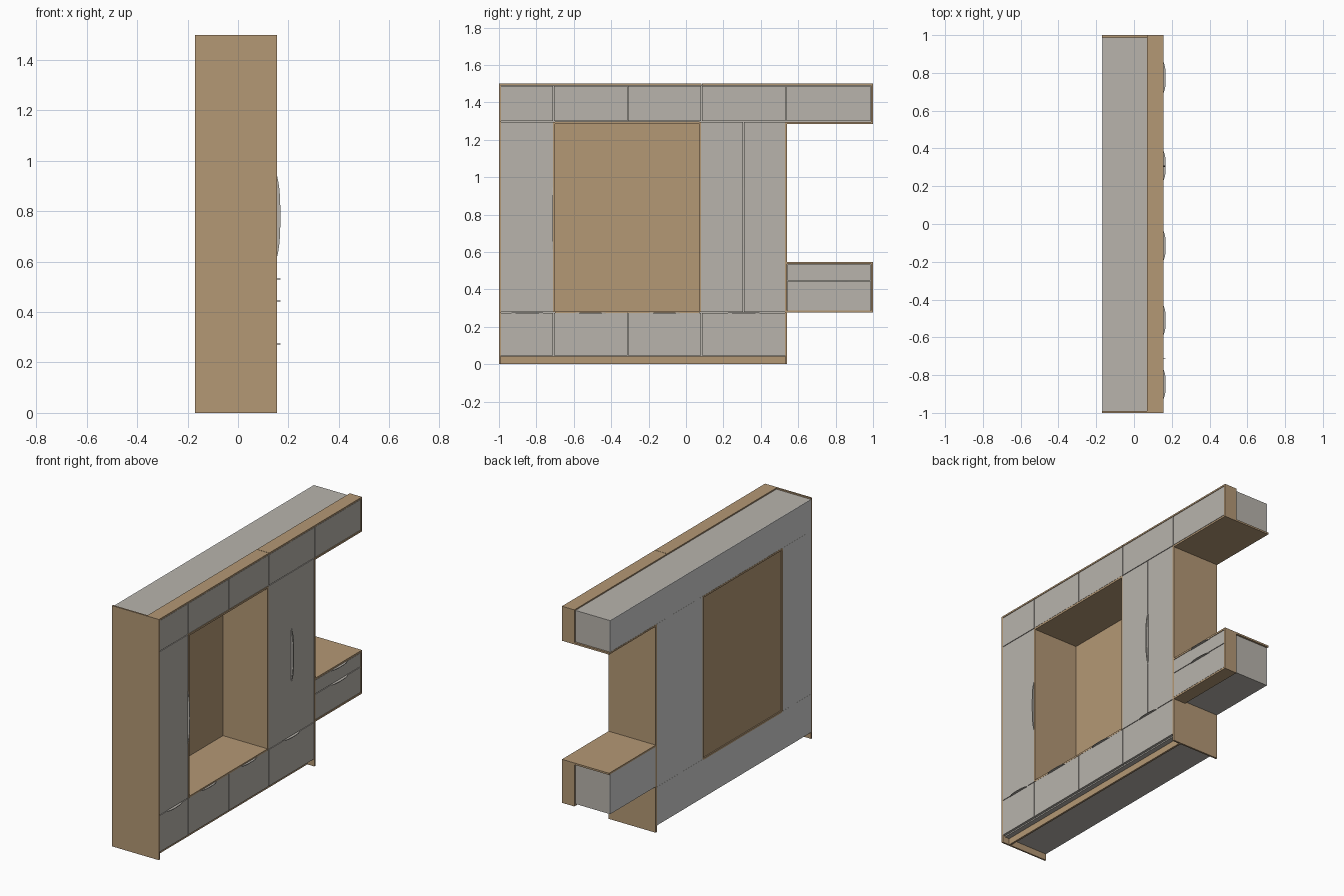
import bpy, bmesh

if "Cube" in bpy.data.objects:
    bpy.data.objects.remove(bpy.data.objects["Cube"])

def material(name, rgb):
    m = bpy.data.materials.new(name)
    m.diffuse_color = (*rgb, 1)
    m.use_nodes = True
    m.node_tree.nodes["Principled BSDF"].inputs["Base Color"].default_value = m.diffuse_color
    return m

WOOD = material("oak wood", (0.456, 0.314, 0.178))
GRAY = material("warm gray", (0.479, 0.456, 0.415))
BACK = material("pale gray back", (0.65, 0.65, 0.64))

def finish(name, bm, mat):
    bmesh.ops.recalc_face_normals(bm, faces=bm.faces)
    me = bpy.data.meshes.new(name)
    bm.to_mesh(me)
    bm.free()
    me.materials.append(mat)
    ob = bpy.data.objects.new(name, me)
    bpy.context.collection.objects.link(ob)
    return ob

def box(name, x, y, z, mat):
    bm = bmesh.new()
    bmesh.ops.create_cube(bm, size=1)
    for v in bm.verts:
        v.co = [(r[0] + r[1]) / 2 + c * (r[1] - r[0]) for r, c in zip((x, y, z), v.co)]
    return finish(name, bm, mat)

def handle(name, y, z, half, vertical=False):
    # thin bowed blade standing off the front
    bm = bmesh.new()
    th, n = 0.004, 12
    pts = [(0.153 + 0.015 * (1 - abs(2 * i / n - 1) ** 3), half * (2 * i / n - 1)) for i in range(n + 1)]
    def place(x, a, t):
        return (x, y + t, z + a) if vertical else (x, y + a, z + t)
    face = bm.faces.new([bm.verts.new(place(x, a, -th / 2)) for x, a in pts])
    res = bmesh.ops.extrude_face_region(bm, geom=[face])
    vs = [g for g in res["geom"] if isinstance(g, bmesh.types.BMVert)]
    bmesh.ops.translate(bm, verts=vs, vec=(0, th, 0) if vertical else (0, 0, th))
    return finish(name, bm, GRAY)

XB, XF, XS = -0.17, 0.155, 0.07   # back, front, start of front trim
DEPTH, TRIM = (XB, XF), (XS, XF)
CORE, DOOR = (-0.164, 0.138), (0.139, 0.154)
G = 0.002                          # half gap between doors

def door(name, y, z):
    return box(name, DOOR, (y[0] + G, y[1] - G), (z[0] + G, z[1] - G), GRAY)

# Gray carcasses and their pale backs
for name, y, z in [
    ("top_cabinet", (-0.99, 0.988), (1.296, 1.492)),
    ("left_column", (-0.99, -0.711), (0.28, 1.2955)),
    ("right_column", (0.081, 0.53), (0.28, 1.2955)),
    ("base_cabinet", (-0.99, 0.53), (0.04, 0.2795)),
    ("side_drawer_cabinet", (0.541, 0.988), (0.286, 0.535)),
]:
    box(name, CORE, y, z, GRAY)
    box(name + "_back", (XB + 0.001, CORE[0]), y, z, BACK)

# Wooden outer panels
box("left_side_panel", DEPTH, (-1, -0.99), (0, 1.5), WOOD)
box("right_side_panel", DEPTH, (0.53, 0.541), (0, 1.296), WOOD)
box("toe_kick", (0.095, 0.107), (-0.99, 0.53), (0, 0.04), WOOD)
box("top_overhang_underside", DEPTH, (0.541, 1), (1.285, 1.296), WOOD)
for i, (a, b) in enumerate([(-0.99, 0.084), (0.086, 1)]):
    box(f"top_trim_{i}", TRIM, (a, b), (1.49, 1.5), WOOD)
box("top_end_trim", TRIM, (0.989, 1), (1.296, 1.49), WOOD)
box("drawer_top_panel", DEPTH, (0.541, 1), (0.535, 0.546), WOOD)
box("drawer_end_trim", TRIM, (0.989, 1), (0.275, 0.535), WOOD)
box("drawer_bottom_trim", TRIM, (0.541, 0.989), (0.275, 0.286), WOOD)

# Open niche lining
box("niche_left", DEPTH, (-0.711, -0.701), (0.279, 1.296), WOOD)
box("niche_right", DEPTH, (0.071, 0.081), (0.279, 1.296), WOOD)
box("niche_floor", DEPTH, (-0.701, 0.071), (0.274, 0.285), WOOD)
box("niche_ceiling", DEPTH, (-0.701, 0.071), (1.285, 1.297), WOOD)
box("niche_back", (-0.163, -0.153), (-0.701, 0.071), (0.285, 1.285), WOOD)

# Fronts of the top row and the base drawers
cuts = [-0.99, -0.708, -0.312, 0.083, 0.535]
for i, (a, b) in enumerate(zip(cuts + [], cuts[1:] + [0.989])):
    door(f"top_door_{i}", (a, b), (1.297, 1.49))
    if i < 4:
        door(f"base_drawer_{i}", (a, min(b, 0.53)), (0.045, 0.276))
        handle(f"base_handle_{i}", (a + b) / 2, 0.274, 0.085)
door("top_door_4", (0.535, 0.989), (1.297, 1.49))

# Tall doors with upright handles
door("left_tall_door", (-0.99, -0.709), (0.276, 1.297))
door("right_tall_door_a", (0.079, 0.307), (0.276, 1.297))
door("right_tall_door_b", (0.307, 0.53), (0.276, 1.297))
for i, y in enumerate((-0.713, 0.304, 0.311)):
    handle(f"tall_handle_{i}", y, 0.78, 0.17, True)

# Side drawers
for i, (a, b) in enumerate([(0.286, 0.446), (0.446, 0.535)]):
    door(f"side_drawer_{i}", (0.541, 0.989), (a, b))
    handle(f"side_drawer_handle_{i}", 0.775, b - 0.003, 0.09)
